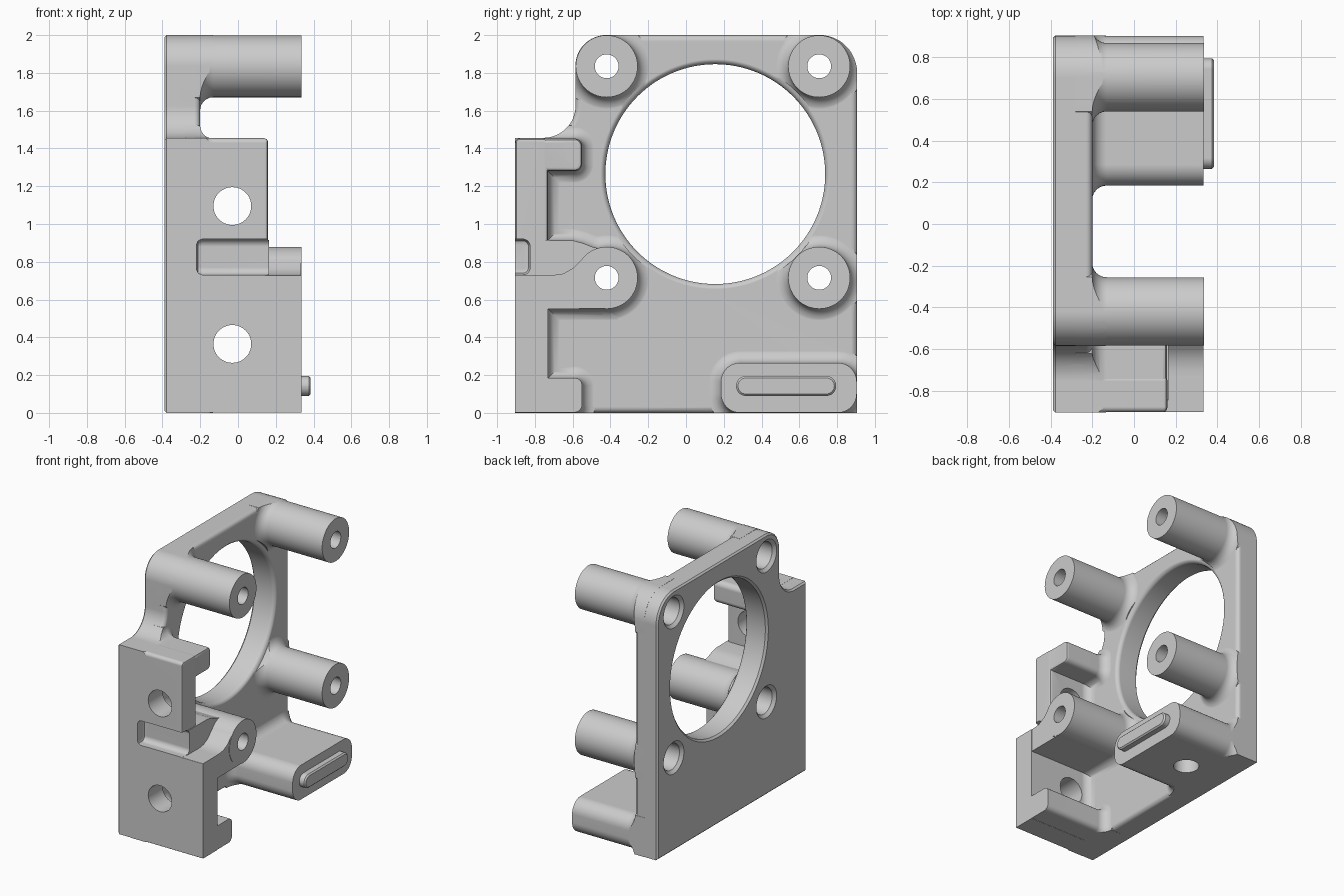
import bpy, bmesh, math
from mathutils import Vector

cube = bpy.data.objects.get("Cube")
if cube:
    bpy.data.objects.remove(cube, do_unlink=True)

BACK, FACE, TIP, FILLET = -0.39, -0.2, 0.335, 0.07

grey = bpy.data.materials.new("light grey")
grey.use_nodes = True
grey.diffuse_color = (0.6, 0.6, 0.6, 1)
grey.node_tree.nodes["Principled BSDF"].inputs["Base Color"].default_value = (0.6, 0.6, 0.6, 1)


def arc(cy, cz, r, a0, a1, n=12):
    angles = [math.radians(a0 + (a1 - a0) * i / n) for i in range(n + 1)]
    return [(cy + r * math.cos(a), cz + r * math.sin(a)) for a in angles]


def circle(cy, cz, r, n=64):
    return arc(cy, cz, r, 0, 360, n)[:-1]


def rounded(y0, z0, y1, z1, r):
    return (arc(y1 - r, z0 + r, r, -90, 0, 8) + arc(y1 - r, z1 - r, r, 0, 90, 8)
            + arc(y0 + r, z1 - r, r, 90, 180, 8) + arc(y0 + r, z0 + r, r, 180, 270, 8))


def grown(points, d):
    """Offset a counter-clockwise outline outwards."""
    pts = [Vector(p) for p in points]
    result = []
    for i, p in enumerate(pts):
        a = (p - pts[i - 1]).normalized()
        b = (pts[(i + 1) % len(pts)] - p).normalized()
        na, nb = Vector((a.y, -a.x)), Vector((b.y, -b.x))
        result.append(p + (na + nb) * d / max(1 + na.dot(nb), 0.3))
    return result


def loft(name, outline, rings):
    """Skin one counter-clockwise y-z outline through (x, offset) rings of rising x."""
    bm = bmesh.new()
    loops = [[bm.verts.new((x, p[0], p[1])) for p in grown(outline, d)] for x, d in rings]
    n = len(outline)
    for low, high in zip(loops, loops[1:]):
        for i in range(n):
            j = (i + 1) % n
            bm.faces.new((low[i], low[j], high[j], high[i]))
    bm.faces.new(loops[0][::-1])
    bm.faces.new(loops[-1])
    mesh = bpy.data.meshes.new(name)
    bm.to_mesh(mesh)
    bm.free()
    mesh.materials.append(grey)
    obj = bpy.data.objects.new(name, mesh)
    bpy.context.collection.objects.link(obj)
    return obj


def post(name, outline, tip=TIP, soft=0):
    """Prism standing on the plate with a filleted foot."""
    rings = [(FACE - 0.08, FILLET)]
    for i in range(7):
        a = math.pi / 2 * i / 6
        rings.append((FACE - 0.001 + FILLET * (1 - math.cos(a)), FILLET * (1 - math.sin(a))))
    rings += [(tip - soft, 0), (tip - soft * 0.3, -soft * 0.3), (tip, -soft)] if soft else [(tip, 0)]
    return loft(name, outline, rings)


def combine(target, other, operation):
    mod = target.modifiers.new("combine", 'BOOLEAN')
    mod.operation, mod.solver, mod.object = operation, 'MANIFOLD', other
    bpy.context.view_layer.objects.active = target
    bpy.ops.object.modifier_apply(modifier=mod.name)
    bpy.data.objects.remove(other, do_unlink=True)


def drill(name, location, radius, depth, rotation):
    bpy.ops.mesh.primitive_cylinder_add(vertices=48, radius=radius, depth=depth,
                                        location=location, rotation=rotation)
    obj = bpy.context.object
    obj.name = name
    obj.data.materials.append(grey)
    return obj


# Plate outline with rounded top corners and a hollow shoulder
outline = ([(-0.905, 0), (0.905, 0)] + arc(0.705, 1.8, 0.2, 0, 90)
           + arc(-0.42, 1.835, 0.165, 90, 180) + arc(-0.755, 1.625, 0.17, 0, -90)
           + [(-0.905, 1.455)])
body = loft("motor_bracket", outline, [(BACK, -0.012), (BACK + 0.012, 0), (FACE - 0.03, 0),
                                       (FACE - 0.015, -0.004), (FACE - 0.004, -0.015), (FACE, -0.03)])

# Bosses
centres = [(y, z) for y in (-0.42, 0.705) for z in (0.715, 1.835)]
parts = [post("boss", circle(y, z, 0.164), TIP + 0.001) for y, z in centres]

# Front rail: two walls, two hooks and the web joining the lower boss
curve = [(-0.42, 0.86), (-0.5, 0.855), (-0.55, 0.815), (-0.6, 0.765), (-0.65, 0.737), (-0.7, 0.73)]
parts += [
    post("lower_wall", rounded(-0.904, 0.001, -0.73, 0.73, 0.004)),
    post("upper_wall", rounded(-0.904, 0.65, -0.73, 1.454, 0.025), 0.16, 0.02),
    post("lower_hook", rounded(-0.85, 0.003, -0.55, 0.185, 0.04), TIP - 0.001),
    post("upper_hook", rounded(-0.85, 1.28, -0.55, 1.452, 0.04), 0.158, 0.02),
    post("web", [(-0.85, 0.55), (-0.42, 0.552)] + curve + [(-0.85, 0.728)], TIP - 0.002),
    post("infill", [(-0.85, 0.6), (-0.42, 0.6), (-0.42, 0.86), (-0.5, 0.88), (-0.55, 0.9),
                    (-0.6, 0.913), (-0.85, 0.915)], 0.165),
]

# Rear foot with its raised key
parts += [post("foot", rounded(0.185, 0.001, 0.904, 0.265, 0.1), TIP),
          loft("key", rounded(0.265, 0.09, 0.795, 0.195, 0.052),
               [(0.2, 0), (0.375, 0), (0.385, -0.01)])]
for part in parts:
    combine(body, part, 'UNION')

# Trim fillets that spill past the plate outline
combine(body, loft("trim", grown(outline, 0.001), [(-1, 0), (1, 0)]), 'INTERSECT')

# Large opening with a softened lip
combine(body, loft("opening", circle(0.155, 1.264, 0.582, 128),
                   [(-0.5, 0.015), (BACK, 0.015), (BACK + 0.015, 0), (FACE - 0.03, 0),
                    (FACE - 0.015, 0.004), (FACE - 0.004, 0.015), (FACE + 0.001, 0.03),
                    (FACE + 0.2, 0.03)]), 'DIFFERENCE')

# Stepped screw holes through the bosses
for y, z in centres:
    combine(body, loft("screw_hole", circle(y, z, 0.063, 48),
                       [(-0.5, 0.06), (BACK, 0.06), (BACK + 0.022, 0.037), (0, 0.037),
                        (0.001, 0), (0.6, 0)]), 'DIFFERENCE')

# Slot in the front wall, rail holes and blind foot hole
combine(body, loft("slot", rounded(-1.2, 0.731, -0.825, 0.92, 0.04),
                   [(-0.22, -0.03), (-0.211, -0.009), (-0.19, 0), (0.5, 0)]), 'DIFFERENCE')
for z in (0.365, 1.095):
    combine(body, drill("rail_hole", (-0.03, -0.85, z), 0.1, 0.5, (math.pi / 2, 0, 0)), 'DIFFERENCE')
combine(body, drill("foot_hole", (-0.03, 0.54, 0), 0.09, 0.36, (0, 0, 0)), 'DIFFERENCE')

# Smooth curved faces, keep flat ones flat
bpy.ops.object.select_all(action='DESELECT')
body.select_set(True)
bpy.context.view_layer.objects.active = body
bpy.ops.object.shade_smooth_by_angle(angle=math.radians(32))
weighted = body.modifiers.new("flat_faces", 'WEIGHTED_NORMAL')
weighted.keep_sharp = True
